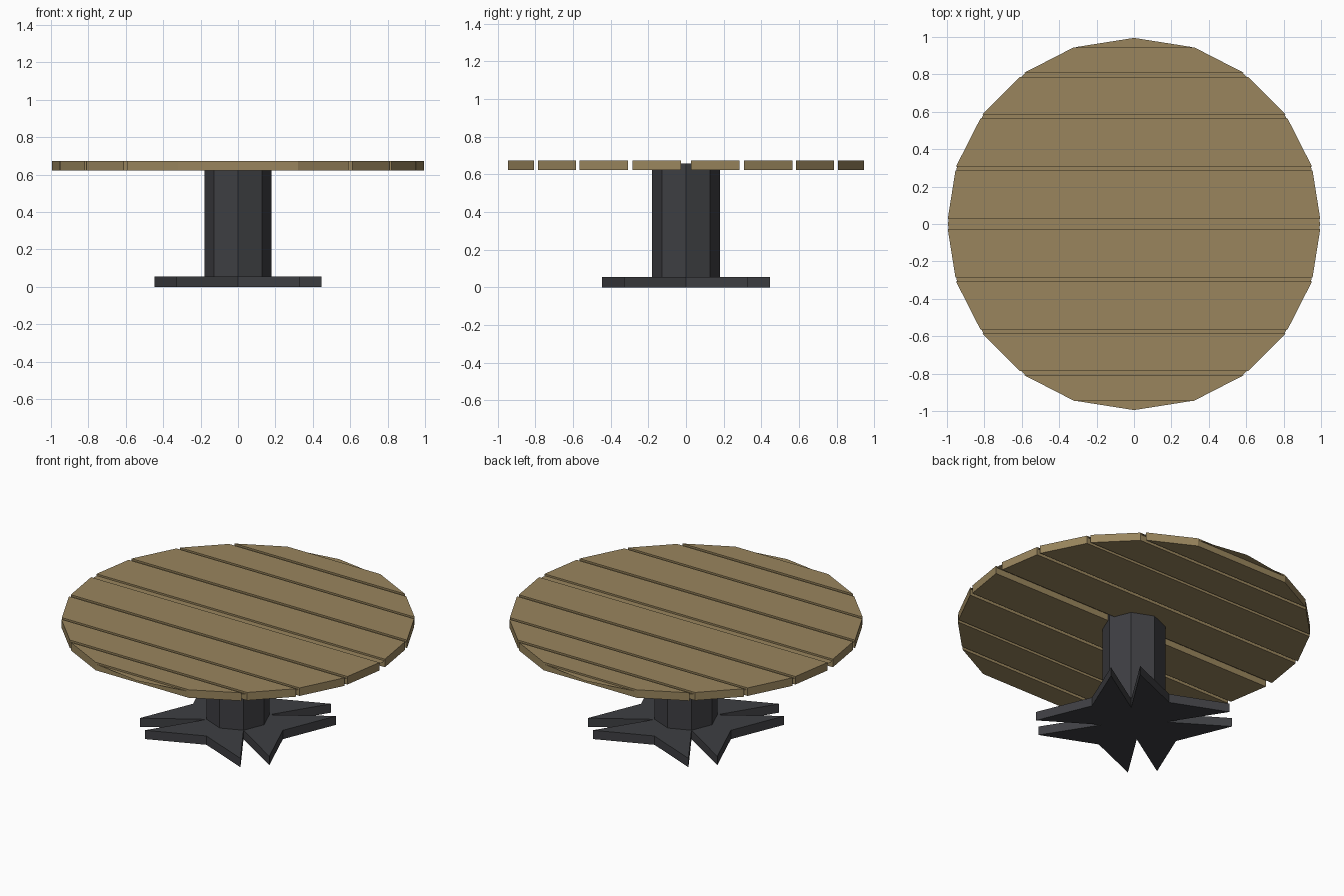
import bpy, bmesh, math

if "Cube" in bpy.data.objects:
    bpy.data.objects.remove(bpy.data.objects["Cube"])


def material(name, rgb):
    m = bpy.data.materials.new(name)
    m.diffuse_color = (*rgb, 1)
    m.use_nodes = True
    m.node_tree.nodes["Principled BSDF"].inputs["Base Color"].default_value = m.diffuse_color
    return m


wood = material("wood", (0.32, 0.235, 0.11))
iron = material("iron", (0.048, 0.049, 0.055))


def prism(name, outline, z0, z1, mat):
    """Extrude a flat outline from z0 to z1 (single sheet when equal)."""
    bm = bmesh.new()
    face = bm.faces.new([bm.verts.new((x, y, z0)) for x, y in outline])
    if z1 > z0:
        ext = bmesh.ops.extrude_face_region(bm, geom=[face])
        top = [v for v in ext["geom"] if isinstance(v, bmesh.types.BMVert)]
        bmesh.ops.translate(bm, verts=top, vec=(0, 0, z1 - z0))
        bmesh.ops.recalc_face_normals(bm, faces=bm.faces)
    mesh = bpy.data.meshes.new(name)
    bm.to_mesh(mesh)
    bm.free()
    mesh.materials.append(mat)
    ob = bpy.data.objects.new(name, mesh)
    bpy.context.collection.objects.link(ob)
    return ob


def ring(n, r):
    return [(r * math.cos(2 * math.pi * i / n), r * math.sin(2 * math.pi * i / n))
            for i in range(n)]


def half_width(y):
    """Half width of the 20-sided top outline at height y."""
    quarter = ring(20, 1.0)[:6]
    for (xa, ya), (xb, yb) in zip(quarter, quarter[1:]):
        if ya <= y <= yb:
            return xa + (xb - xa) * (y - ya) / (yb - ya)


# Table top planks, mirrored front to back
for i, (a, b) in enumerate([(0.027, 0.285), (0.308, 0.565), (0.585, 0.785), (0.807, 0.945)]):
    wa, wb = half_width(a), half_width(b)
    for side, s in (("back", 1), ("front", -1)):
        outline = [(-wa, s * a), (wa, s * a), (wb, s * b), (-wb, s * b)]
        if s < 0:
            outline.reverse()
        prism(f"plank_{side}_{i + 1}", outline, 0.622, 0.672, wood)

# Thin sheet that shows between the planks
prism("top_sheet", ring(20, 0.995), 0.661, 0.661, wood)

# Eight-sided pedestal
prism("pedestal", ring(8, 0.18), 0.05, 0.658, iron)

# Four splayed feet, each split by a notch
star = []
for k in range(4):
    c, s = round(math.cos(k * math.pi / 2)), round(math.sin(k * math.pi / 2))
    for x, y in [(0.31, 0), (0.447, 0.33), (0.127, 0.127), (0.33, 0.447)]:
        star.append((c * x - s * y, s * x + c * y))
prism("foot_base", star, 0.0, 0.055, iron)
